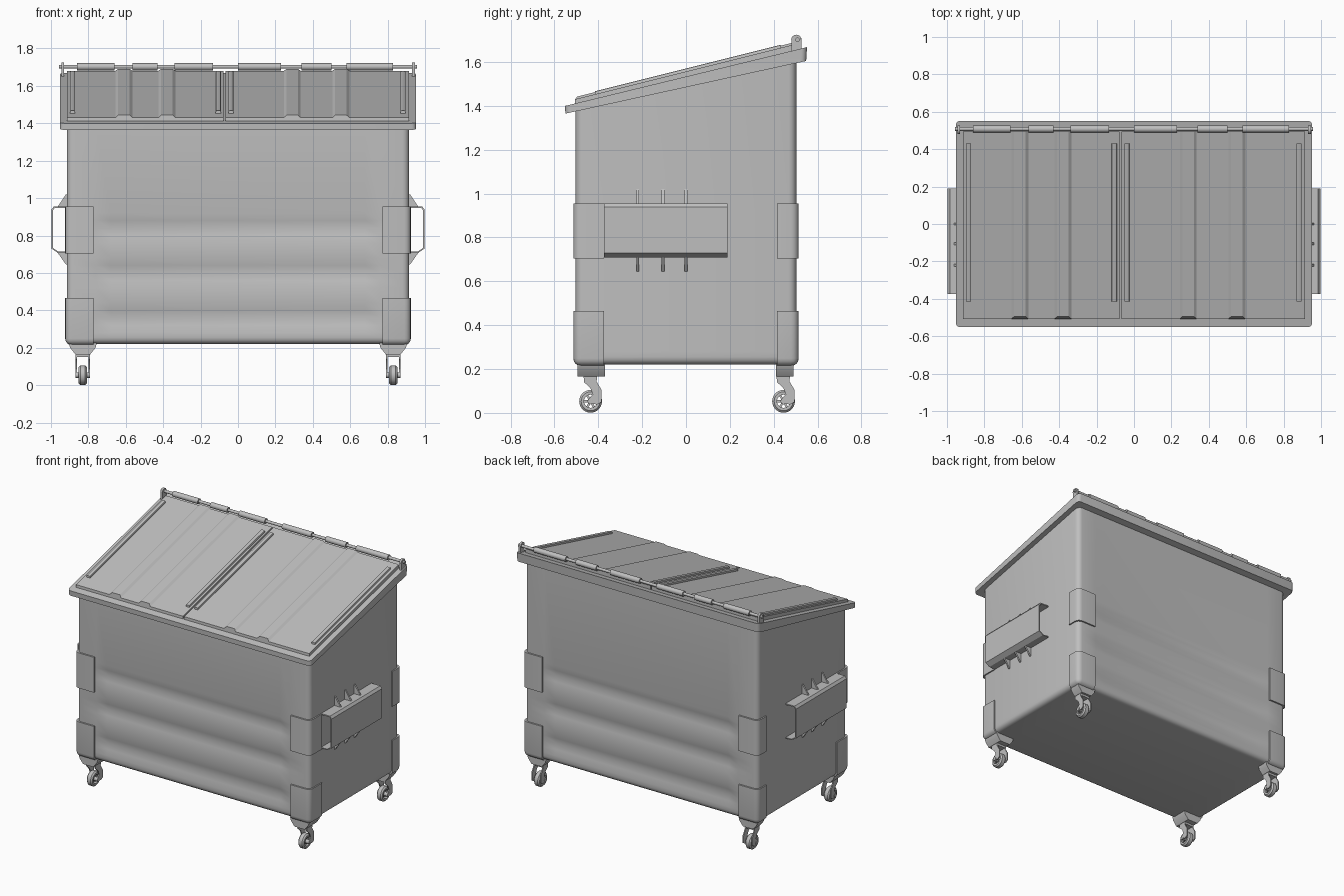
import bpy, bmesh, math
from mathutils import Vector, Matrix

cube = bpy.data.objects.get("Cube")
if cube:
    bpy.data.objects.remove(cube, do_unlink=True)

steel = bpy.data.materials.new("grey_steel")
steel.use_nodes = True
GREY = (0.52, 0.52, 0.52, 1)
steel.diffuse_color = GREY
bsdf = steel.node_tree.nodes["Principled BSDF"]
bsdf.inputs["Base Color"].default_value = GREY
bsdf.inputs["Roughness"].default_value = 0.6
parts = []


def finish(name, bm):
    bmesh.ops.recalc_face_normals(bm, faces=bm.faces)
    mesh = bpy.data.meshes.new(name)
    bm.to_mesh(mesh)
    bm.free()
    mesh.materials.append(steel)
    obj = bpy.data.objects.new(name, mesh)
    bpy.context.collection.objects.link(obj)
    parts.append(obj)
    return obj


def prism(points, axis, a, b):
    """Extrude a 2D outline along x (outline is y,z) or y (outline is x,z)."""
    bm = bmesh.new()

    def place(p, t):
        return (t, p[0], p[1]) if axis == "x" else (p[0], t, p[1])
    face = bm.faces.new([bm.verts.new(place(p, a)) for p in points])
    moved = bmesh.ops.extrude_face_region(bm, geom=[face])["geom"]
    shift = Vector((b - a, 0, 0)) if axis == "x" else Vector((0, b - a, 0))
    bmesh.ops.translate(bm, verts=[v for v in moved if isinstance(v, bmesh.types.BMVert)], vec=shift)
    bmesh.ops.recalc_face_normals(bm, faces=bm.faces)
    return bm


def box(x0, x1, y0, y1, z0, z1):
    return prism([(y0, z0), (y1, z0), (y1, z1), (y0, z1)], "x", x0, x1)


def round_edges(bm, test, radius, segments=4):
    edges = [e for e in bm.edges if test(*(v.co for v in e.verts))]
    bmesh.ops.bevel(bm, geom=edges, offset=radius, segments=segments,
                    profile=0.5, affect="EDGES")


def upright(p, q):
    return abs(p.x - q.x) < 1e-4 and abs(p.y - q.y) < 1e-4


def rod(name, x0, x1, y, z, radius, sides=16):
    bm = bmesh.new()
    turn = Matrix.Translation(((x0 + x1) / 2, y, z)) @ Matrix.Rotation(math.pi / 2, 4, "Y")
    bmesh.ops.create_cone(bm, cap_ends=True, segments=sides, radius1=radius,
                          radius2=radius, depth=x1 - x0, matrix=turn)
    return finish(name, bm)


def ring(name, x, y, z, section, sides=28):
    """Revolve an (x offset, radius) section around the x axis."""
    bm = bmesh.new()
    loops = []
    for i in range(sides):
        t = math.tau * i / sides
        loops.append([bm.verts.new((x + dx, y + r * math.cos(t), z + r * math.sin(t)))
                      for dx, r in section])
    for i in range(sides):
        one, two = loops[i], loops[(i + 1) % sides]
        for j in range(len(section)):
            k = (j + 1) % len(section)
            bm.faces.new((one[j], one[k], two[k], two[j]))
    return finish(name, bm)


# Body with rounded corners and three pressed grooves front and back
BX, BY, BASE = 0.915, 0.503, 0.22
bm = prism([(-BY, BASE), (BY, BASE), (BY, 1.62), (-BY, 1.39)], "x", -BX, BX)
round_edges(bm, lambda p, q: upright(p, q) or max(p.z, q.z) < BASE + 0.01, 0.035)
grooves = (0.84, 0.6, 0.36)
cuts = [((0, 0, c + d), (0, 0, 1)) for c in grooves for d in (-0.08, -0.04, 0, 0.04, 0.08)]
cuts += [((x, 0, 0), (1, 0, 0)) for x in (-0.76, -0.68, 0.68, 0.76)]
for point, normal in cuts:
    bmesh.ops.bisect_plane(bm, geom=bm.verts[:] + bm.edges[:] + bm.faces[:],
                           plane_co=point, plane_no=normal)
for v in bm.verts:
    if abs(v.co.y) > BY - 0.001 and abs(v.co.x) < 0.69:
        depth = max(max(0, 1 - abs(v.co.z - c) / 0.08) for c in grooves)
        v.co.y -= math.copysign(0.02 * depth, v.co.y)
finish("body", bm)

# Sloping rim
bm = prism([(-0.55, 1.365), (0.548, 1.605), (0.552, 1.668), (-0.552, 1.4)], "x", -0.953, 0.953)
round_edges(bm, lambda p, q: abs(p.x - q.x) < 1e-4 and abs(p.y - q.y) < 0.02, 0.025)
finish("rim", bm)


# Lids, their ribs and handle bars follow one slope
def slope(bm):
    for v in bm.verts:
        v.co.z += 1.432 + 0.25 * (v.co.y + 0.5)


def lid(name, x0, x1, ribs):
    top = [(x0, 0)]
    for a, b in ribs:
        top += [(a, 0), (a + 0.014, 0.01), (b - 0.014, 0.01), (b, 0)]
    top.append((x1, 0))
    bm = prism([(x0, -0.03)] + top + [(x1, -0.03)], "y", -0.495, 0.495)
    for v in bm.verts:
        if v.co.y < 0 and v.co.z < 0.005:
            v.co.y -= 0.012
    slope(bm)
    finish(name, bm)


lid("right_lid", -0.915, -0.077, [(-0.655, -0.565), (-0.425, -0.335)])
lid("left_lid", -0.067, 0.915, [(0.245, 0.335), (0.505, 0.595)])
for x in (-0.885, -0.105, -0.038, 0.882):
    bm = box(x - 0.014, x + 0.014, -0.415, 0.43, -0.005, 0.014)
    round_edges(bm, lambda p, q: min(p.z, q.z) > 0.01 and abs(p.x - q.x) < 1e-4, 0.006, 2)
    slope(bm)
    finish("lid_bar", bm)

# Hinge rod, sleeves and end brackets
HY, HZ = 0.508, 1.702
rod("hinge_rod", -0.958, 0.958, HY, HZ, 0.01)
for a, b in [(-0.86, -0.66), (-0.565, -0.43), (-0.34, -0.135),
             (0, 0.23), (0.34, 0.5), (0.58, 0.83)]:
    rod("hinge_sleeve", a, b, HY, HZ, 0.019)
for s in (-1, 1):
    a, b = sorted((s * 0.93, s * 0.945))
    rod("hinge_eye", a, b, HY - 0.005, HZ, 0.023)
    finish("hinge_bracket", box(a, b, HY - 0.027, HY + 0.018, 1.64, HZ))

# Corner plates, fork pockets and casters on each side
for s in (-1, 1):
    for t in (-1, 1):
        inner = 0.375 if t < 0 else 0.415
        for z0, z1 in ((0.705, 0.955), (0.214, 0.465)):
            bm = box(*sorted((s * 0.772, s * 0.924)), *sorted((t * inner, t * 0.514)), z0, z1)
            round_edges(bm, lambda p, q: (upright(p, q) and abs(p.x) > 0.9 and abs(p.y) > 0.5)
                        or (z0 < 0.3 and max(p.z, q.z) < z0 + 0.01
                            and (min(abs(p.x), abs(q.x)) > 0.9 or min(abs(p.y), abs(q.y)) > 0.5)),
                        0.035)
            finish("corner_plate", bm)

    # Open-ended fork pocket: thin outline strip swept along y
    outer = [(0.91, 0.955), (0.985, 0.955), (0.998, 0.938), (0.998, 0.73), (0.965, 0.708), (0.91, 0.708)]
    inside = [(0.91, 0.715), (0.962, 0.715), (0.99, 0.734), (0.99, 0.934), (0.981, 0.947), (0.91, 0.947)]
    finish("fork_pocket", prism([(s * x, z) for x, z in outer + inside], "y", -0.375, 0.19))
    for y in (-0.22, -0.105, 0.0):
        for z, tip in ((0.95, 1.02), (0.712, 0.645)):
            fin = [(0.91, z), (0.967, z), (0.92, tip), (0.91, tip)]
            finish("pocket_gusset", prism([(s * x, h) for x, h in fin], "y", y - 0.006, y + 0.006))

    for y, y0, y1 in ((-0.435, -0.495, -0.37), (0.445, 0.41, 0.49)):
        x = s * 0.83
        mount = [(-0.075, 0.225), (-0.068, 0.2), (-0.04, 0.165), (0.04, 0.165), (0.068, 0.2), (0.075, 0.225)]
        finish("caster_mount", prism([(x + dx, z) for dx, z in mount], "y", y0, y1))
        arm = [(-0.032, 0.168), (0.03, 0.168), (0.026, 0.145), (0.05, 0.105), (0.05, 0.05),
               (0.03, 0.038), (-0.008, 0.045), (-0.01, 0.062), (0.01, 0.085), (-0.002, 0.115), (-0.03, 0.14)]
        for side in (-1, 1):
            c = x + side * 0.034
            finish("caster_fork", prism([(y + dy, z) for dy, z in arm], "x", c - 0.004, c + 0.004))
        finish("caster_crown", box(x - 0.038, x + 0.038, y - 0.03, y + 0.028, 0.15, 0.168))
        ring("wheel", x, y, 0.053, [(-0.022, 0.03), (-0.022, 0.043), (-0.013, 0.052),
                                    (0.013, 0.052), (0.022, 0.043), (0.022, 0.03)])
        rod("axle", x - 0.04, x + 0.04, y, 0.053, 0.014, 12)
        for k in range(3):
            bm = box(-0.008, 0.008, -0.032, 0.032, -0.005, 0.005)
            bm.transform(Matrix.Translation((x, y, 0.053)) @ Matrix.Rotation(k * math.pi / 3, 4, "X"))
            finish("wheel_spoke", bm)

# Smooth shading with sharp edges kept
bpy.ops.object.select_all(action="DESELECT")
for obj in parts:
    obj.select_set(True)
bpy.context.view_layer.objects.active = parts[0]
bpy.ops.object.shade_smooth_by_angle(angle=math.radians(32))
